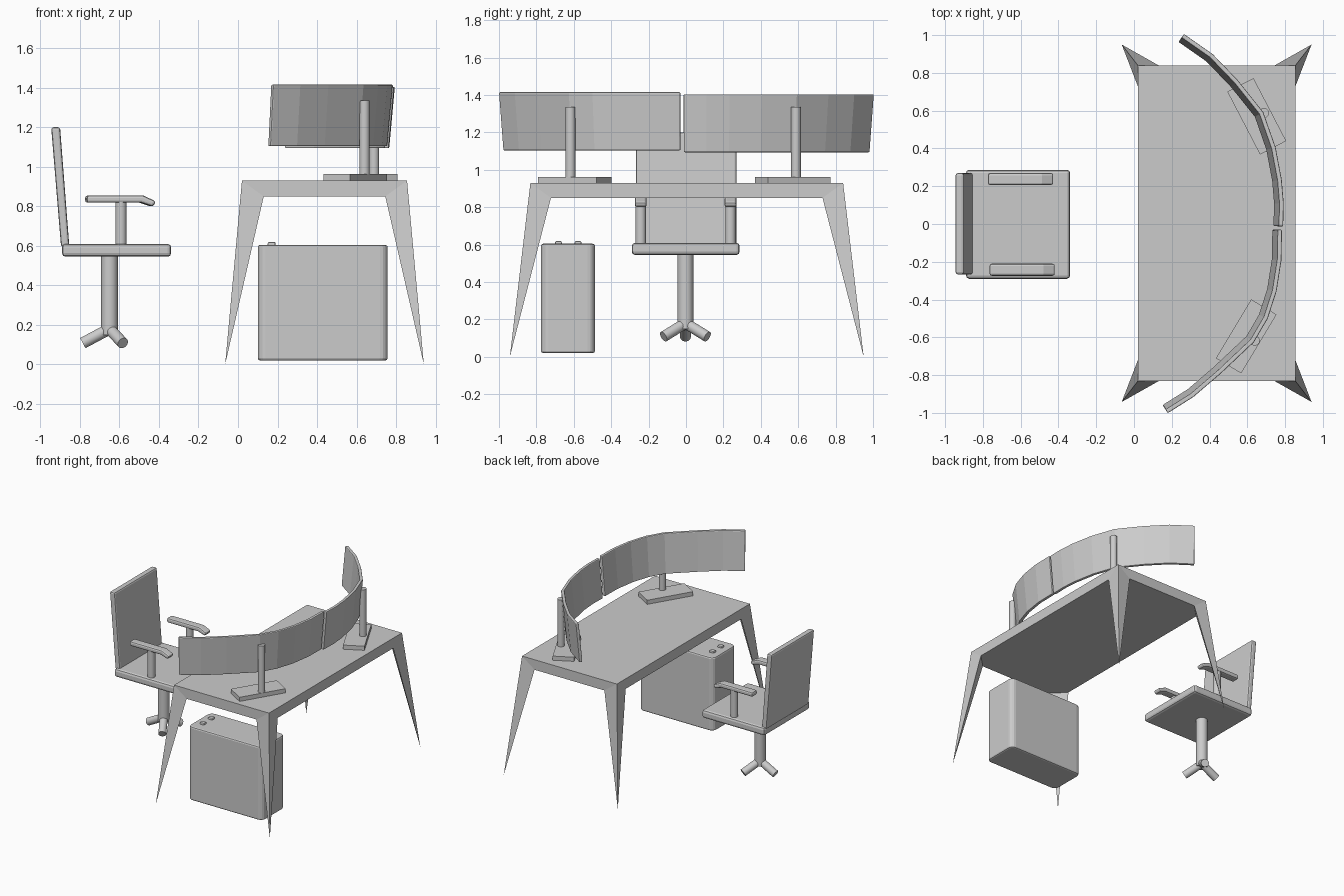
import bpy, bmesh
from math import radians, cos, sin
from mathutils import Vector, Matrix

if "Cube" in bpy.data.objects:
    bpy.data.objects.remove(bpy.data.objects["Cube"])


def finish(name, bm, bevel=0.0, seg=2, smooth=False):
    bmesh.ops.recalc_face_normals(bm, faces=bm.faces)
    me = bpy.data.meshes.new(name)
    bm.to_mesh(me)
    bm.free()
    ob = bpy.data.objects.new(name, me)
    bpy.context.collection.objects.link(ob)
    if bevel:
        m = ob.modifiers.new("bevel", 'BEVEL')
        m.width, m.segments, m.limit_method = bevel, seg, 'ANGLE'
    if smooth:
        bpy.ops.object.select_all(action='DESELECT')
        ob.select_set(True)
        bpy.context.view_layer.objects.active = ob
        bpy.ops.object.shade_smooth_by_angle(angle=radians(40))
    return ob


def box(name, x, y, z, bevel=0.0, seg=2, turn=0.0, corner=0.0):
    """Box from (min, max) ranges; corner rounds the upright edges."""
    bm = bmesh.new()
    size = [r[1] - r[0] for r in (x, y, z)]
    bmesh.ops.create_cube(bm, size=1, matrix=Matrix.Diagonal((*size, 1)))
    if corner:
        up = [e for e in bm.edges if abs(e.verts[0].co.z - e.verts[1].co.z) > 0.01]
        bmesh.ops.bevel(bm, geom=up, offset=corner, segments=4, profile=0.5, affect='EDGES')
    bm.transform(Matrix.Rotation(radians(turn), 4, 'Z'))
    bm.transform(Matrix.Translation([sum(r) / 2 for r in (x, y, z)]))
    return finish(name, bm, bevel, seg)


def rod(name, a, b, r, sides=24):
    a, b = Vector(a), Vector(b)
    d = b - a
    mat = Matrix.Translation((a + b) / 2) @ d.to_track_quat('Z', 'Y').to_matrix().to_4x4()
    bm = bmesh.new()
    bmesh.ops.create_cone(bm, cap_ends=True, segments=sides, radius1=r, radius2=r,
                          depth=d.length, matrix=mat)
    return finish(name, bm, smooth=True)


def extrude_profile(name, pts, y0, y1, bevel):
    """Side profile in x-z, extruded along y."""
    bm = bmesh.new()
    f = bm.faces.new([bm.verts.new((x, y0, z)) for x, z in pts])
    ext = bmesh.ops.extrude_face_region(bm, geom=[f])
    bmesh.ops.translate(bm, vec=(0, y1 - y0, 0),
                        verts=[v for v in ext['geom'] if isinstance(v, bmesh.types.BMVert)])
    return finish(name, bm, bevel)


# Desk: slab with splayed spike legs at the corners
X, Y = (0.02, 0.855), (-0.832, 0.84)
box("desk_top", X, Y, (0.85, 0.93))
for i, sx in enumerate((1, -1)):
    for j, sy in enumerate((1, -1)):
        cx, cy = X[i], Y[j]
        bm = bmesh.new()
        for p in ((cx, cy, 0.93), (cx + 0.11 * sx, cy, 0.85), (cx, cy + 0.11 * sy, 0.85),
                  (cx - 0.085 * sx, cy - 0.11 * sy, 0.0)):
            bm.verts.new(p)
        bmesh.ops.convex_hull(bm, input=bm.verts)
        finish(f"desk_leg_{i}{j}", bm)

# Computer case with two top buttons
box("computer_case", (0.10, 0.757), (-0.775, -0.487), (0.02, 0.605), 0.012, 2, corner=0.04)
for k, y in enumerate((-0.682, -0.577)):
    box(f"case_button_{k}", (0.15, 0.19), (y - 0.018, y + 0.018), (0.59, 0.62), 0.008, 2)

# Chair seat, reclined back and column
box("chair_seat", (-0.89, -0.338), (-0.29, 0.287), (0.545, 0.61), 0.018, 2)
extrude_profile("chair_back", [(-0.895, 0.595), (-0.853, 0.595), (-0.9, 1.2), (-0.945, 1.2)],
                -0.267, 0.27, 0.012)
rod("chair_column", (-0.65, -0.003, 0.15), (-0.65, -0.003, 0.56), 0.042)

# Three chair feet
for k, a in enumerate((180, 60, -60)):
    c, s = cos(radians(a)), sin(radians(a))
    rod(f"chair_foot_{k}", (-0.65, -0.003, 0.18),
        (-0.65 + 0.135 * c, -0.003 + 0.135 * s, 0.108), 0.029)

# Armrests: bent pads on posts
arm = [(-0.765, 0.818), (-0.49, 0.818), (-0.43, 0.798), (-0.415, 0.825), (-0.48, 0.855), (-0.765, 0.855)]
for side, y, dx in (("left", 0.238, -0.008), ("right", -0.242, 0.0)):
    extrude_profile(f"armrest_{side}", [(x + dx, z) for x, z in arm], y - 0.032, y + 0.032, 0.012)
    rod(f"armrest_post_{side}", (-0.592, y, 0.6), (-0.592, y, 0.83), 0.028)


# Curved monitors: a tilted slab section swept along a plan-view path
def monitor(name, path, z0, z1):
    pts = [Vector(p) for p in path]
    bm = bmesh.new()
    rings = []
    for i, p in enumerate(pts):
        t = (pts[min(i + 1, len(pts) - 1)] - pts[max(i - 1, 0)]).normalized()
        n = Vector((-t.y, t.x))
        if n.x < 0:
            n = -n
        rings.append([bm.verts.new((*(p + n * o), z)) for o, z in
                      ((-0.026, z0), (-0.002, z0), (0.026, z1), (0.002, z1))])
    for a, b in zip(rings, rings[1:]):
        for k in range(4):
            bm.faces.new((a[k], a[(k + 1) % 4], b[(k + 1) % 4], b[k]))
    bm.faces.new(rings[0])
    bm.faces.new(rings[-1])
    ob = finish(name, bm, 0.006, 2)
    ob.modifiers["bevel"].angle_limit = radians(50)


monitor("monitor_left", [(0.25, 0.985), (0.40, 0.88), (0.53, 0.745), (0.662, 0.58), (0.725, 0.40),
                         (0.757, 0.23), (0.767, 0.11), (0.764, -0.012)], 1.094, 1.404)
monitor("monitor_right", [(0.758, -0.03), (0.755, -0.19), (0.73, -0.35), (0.685, -0.49), (0.615, -0.61),
                          (0.44, -0.775), (0.30, -0.895), (0.165, -0.98)], 1.104, 1.415)

# Monitor stands: turned base plate and round post
for side, c, p, turn, l in (("left", (0.65, 0.57), (0.688, 0.588), -62.5, 0.375),
                            ("right", (0.594, -0.595), (0.64, -0.618), 59, 0.363)):
    box(f"stand_base_{side}", (c[0] - l / 2, c[0] + l / 2), (c[1] - 0.078, c[1] + 0.078),
        (0.928, 0.963), turn=turn)
    rod(f"stand_post_{side}", (*p, 0.95), (*p, 1.335), 0.026)
